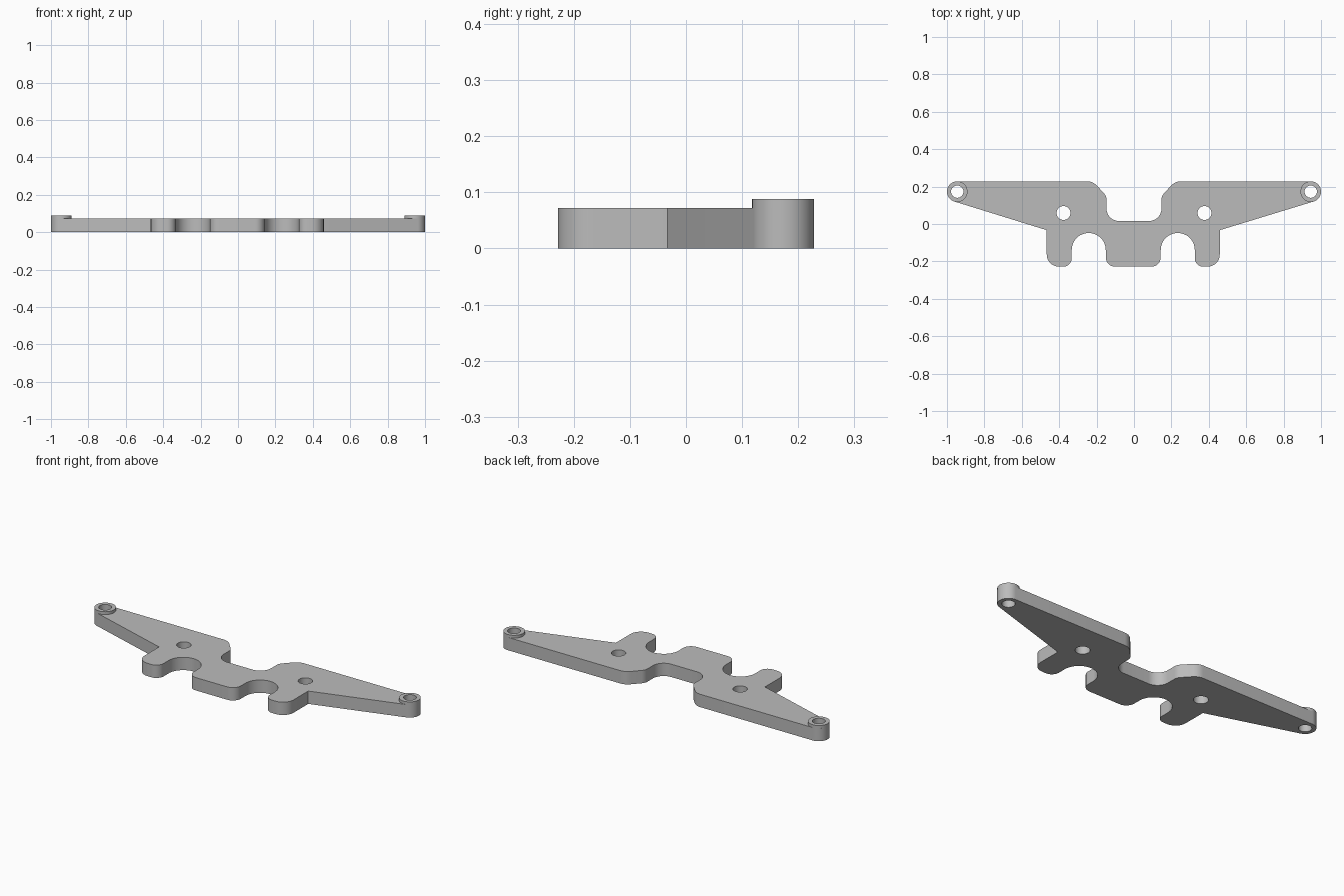
import bpy
import bmesh
from math import sin, cos, radians

cube = bpy.data.objects.get("Cube")
if cube:
    bpy.data.objects.remove(cube, do_unlink=True)

PLATE_H, BOSS_H = 0.072, 0.088
BOSS = (0.945, 0.173)
BOSS_R, BOSS_HOLE = 0.055, 0.033
SHIFT = -0.004  # the lower legs sit slightly off centre

grey = bpy.data.materials.new("light grey")
grey.use_nodes = True
colour = (0.5, 0.5, 0.5, 1)
grey.diffuse_color = colour
grey.node_tree.nodes["Principled BSDF"].inputs["Base Color"].default_value = colour


def arc(x, y, r, start, end, steps=12):
    angles = [radians(start + (end - start) * i / steps) for i in range(steps + 1)]
    return [(x + r * cos(a), y + r * sin(a)) for a in angles]


def circle(x, y, r):
    return arc(x, y, r, 0, 360, 48)[:-1]


def slab(name, loops, z0, z1):
    """Fill the first loop, leave the others as holes, and extrude upwards."""
    bm = bmesh.new()
    edges = []
    for loop in loops:
        verts = [bm.verts.new((x, y, z0)) for x, y in loop]
        edges += [bm.edges.new((v, verts[i - 1])) for i, v in enumerate(verts)]
    bmesh.ops.triangle_fill(bm, edges=edges, use_beauty=True)
    result = bmesh.ops.extrude_face_region(bm, geom=bm.faces[:], use_keep_orig=True)
    top = [g for g in result["geom"] if isinstance(g, bmesh.types.BMVert)]
    bmesh.ops.translate(bm, verts=top, vec=(0, 0, z1 - z0))
    bmesh.ops.recalc_face_normals(bm, faces=bm.faces[:])
    mesh = bpy.data.meshes.new(name)
    bm.to_mesh(mesh)
    bm.free()
    mesh.materials.append(grey)
    obj = bpy.data.objects.new(name, mesh)
    bpy.context.collection.objects.link(obj)
    bpy.ops.object.select_all(action="DESELECT")
    obj.select_set(True)
    bpy.context.view_layer.objects.active = obj
    bpy.ops.object.shade_smooth_by_angle(angle=radians(30))
    return obj


# Upper half outline: centre notch, shoulder and arm tip
upper = (arc(0.08, 0.083, 0.067, -90, 0)
         + arc(0.197, 0.13, 0.05, 180, 135, 6)
         + arc(0.25, 0.158, 0.07, 135, 90, 6)
         + arc(*BOSS, BOSS_R, 90, -73, 24))

# Lower half outline: leg, round slot and centre tab
lower = ([(0.4625, -0.033)]
         + arc(0.3975, -0.163, 0.065, 0, -90)
         + arc(0.374, -0.183, 0.045, -90, -180)
         + arc(0.238, -0.139, 0.091, 0, 180, 24)
         + arc(0.097, -0.178, 0.05, 0, -90))

right_half = upper + [(x + SHIFT, y) for x, y in lower]
left_half = [(-x, y) for x, y in upper] + [(-x + SHIFT, y) for x, y in lower]
outline = right_half + left_half[::-1]

# Plate with mounting holes and arm tip holes
holes = []
for side in (-1, 1):
    holes += [circle(side * 0.377, 0.059, 0.037),
              circle(side * BOSS[0], BOSS[1], BOSS_HOLE)]
slab("mounting_plate", [outline] + holes, 0, PLATE_H)

# Raised rings on the arm tips
for side, label in ((1, "left"), (-1, "right")):
    x, y = side * BOSS[0], BOSS[1]
    slab(label + "_boss_ring", [circle(x, y, BOSS_R), circle(x, y, BOSS_HOLE)],
         PLATE_H, BOSS_H)
